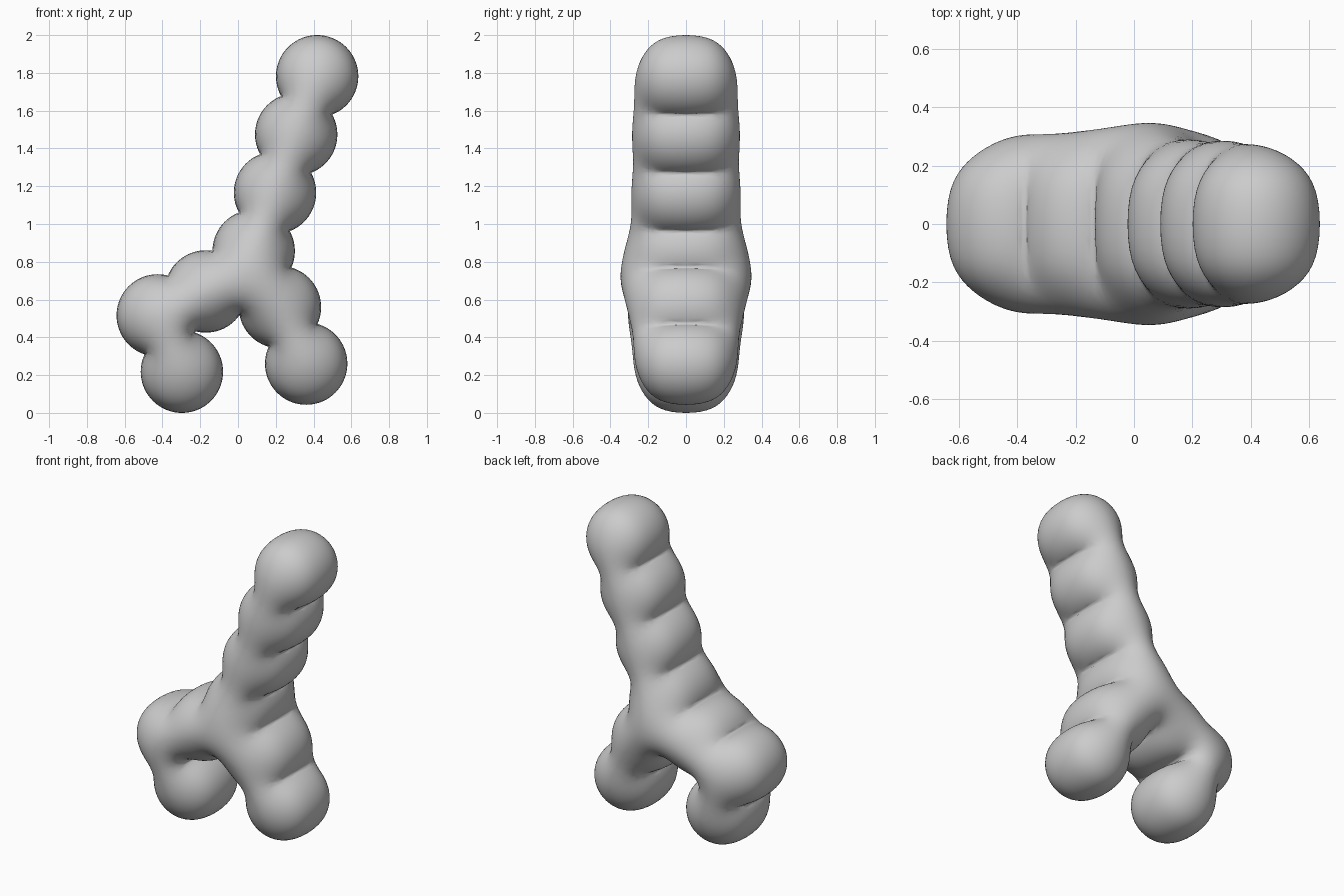
import bpy, bmesh, math
from mathutils import Vector
from mathutils.geometry import delaunay_2d_cdt

if "Cube" in bpy.data.objects:
    bpy.data.objects.remove(bpy.data.objects["Cube"])

R = 0.218        # radius of every bead in the front outline
SEGS, RINGS = 72, 13

# bead centres (x, z): long neck, left bent leg, right leg
beads = [Vector(c) for c in [
    (0.419, 1.782), (0.308, 1.474), (0.196, 1.166), (0.083, 0.857),
    (-0.17, 0.643), (-0.425, 0.516), (-0.297, 0.218),
    (0.222, 0.56), (0.361, 0.261)]]


def nearest(p):
    return min((p - c).length for c in beads)


# points: concentric rings in each bead, kept only where that bead is nearest
pts = []
for c in beads:
    pts.append(c.copy())
    for k in range(1, RINGS + 1):
        s = math.sin(k / RINGS * math.pi / 2)
        n = SEGS if s > 0.75 else max(8, round(SEGS * s))
        for i in range(n):
            a = 2 * math.pi * i / n
            p = c + Vector((math.cos(a), math.sin(a))) * R * s
            if nearest(p) > R * s - 1e-5:
                pts.append(p)

# exact crease points where neighbouring bead outlines cross
for i, a in enumerate(beads):
    for b in beads[i + 1:]:
        d = b - a
        if d.length < 2 * R:
            side = Vector((-d.y, d.x)).normalized() * math.sqrt(R * R - d.length_squared / 4)
            for p in ((a + b) / 2 + side, (a + b) / 2 - side):
                if nearest(p) > R - 1e-5:
                    pts.append(p)

co, _, tris, *_ = delaunay_2d_cdt(pts, [], [], 0, 1e-4)
tris = [t for t in tris if nearest((co[t[0]] + co[t[1]] + co[t[2]]) / 3) < R]

# stiffness weights and vertex areas for the inflation
N = len(co)
weight, uses, area = {}, {}, [0.0] * N
for t in tris:
    for k in range(3):
        i, j, o = t[k], t[(k + 1) % 3], t[(k + 2) % 3]
        u, v = co[i] - co[o], co[j] - co[o]
        cr = max(abs(u.x * v.y - u.y * v.x), 1e-9)
        e = (min(i, j), max(i, j))
        weight[e] = weight.get(e, 0) + 0.5 * u.dot(v) / cr
        uses[e] = uses.get(e, 0) + 1
        area[o] += cr / 6
rim = {v for e, n in uses.items() if n == 1 for v in e}
nb = [[] for _ in range(N)]
for (i, j), w in weight.items():
    nb[i].append((j, w))
    nb[j].append((i, w))

# relax the balloon-like thickness (squared), zero on the rim
h2 = [0.0 if i in rim else max(0.0, R * R - nearest(co[i]) ** 2) * 1.5 for i in range(N)]
inner = [(i, nb[i], sum(w for _, w in nb[i]), 4 * area[i])
         for i in range(N) if i not in rim and nb[i]]
for _ in range(350):
    for i, ns, total, load in inner:
        acc = load
        for j, w in ns:
            acc += w * h2[j]
        h2[i] += 1.85 * (acc / total - h2[i])


# thickness with a blunter, fuller edge
def thickness(h):
    h = max(h, 0.0)
    return math.sqrt(h + 0.0125 * (1 - math.exp(-h / 0.01)))


# front half of the inflated body, mirrored to the back
bm = bmesh.new()
vs = [bm.verts.new((p.x, -thickness(h), p.y)) for p, h in zip(co, h2)]
for t in tris:
    bm.faces.new([vs[k] for k in t])
bmesh.ops.delete(bm, geom=[v for v in bm.verts if not v.link_faces], context='VERTS')
bmesh.ops.recalc_face_normals(bm, faces=bm.faces)
bm.normal_update()
if sum(f.normal.y * f.calc_area() for f in bm.faces) > 0:
    bmesh.ops.reverse_faces(bm, faces=bm.faces)
for f in bm.faces:
    f.smooth = True
me = bpy.data.meshes.new("inflated_beaded_body")
bm.to_mesh(me)
bm.free()
body = bpy.data.objects.new("inflated_beaded_body", me)
bpy.context.collection.objects.link(body)
mir = body.modifiers.new("back_half", 'MIRROR')
mir.use_axis = (False, True, False)
mir.merge_threshold = 0.0003
